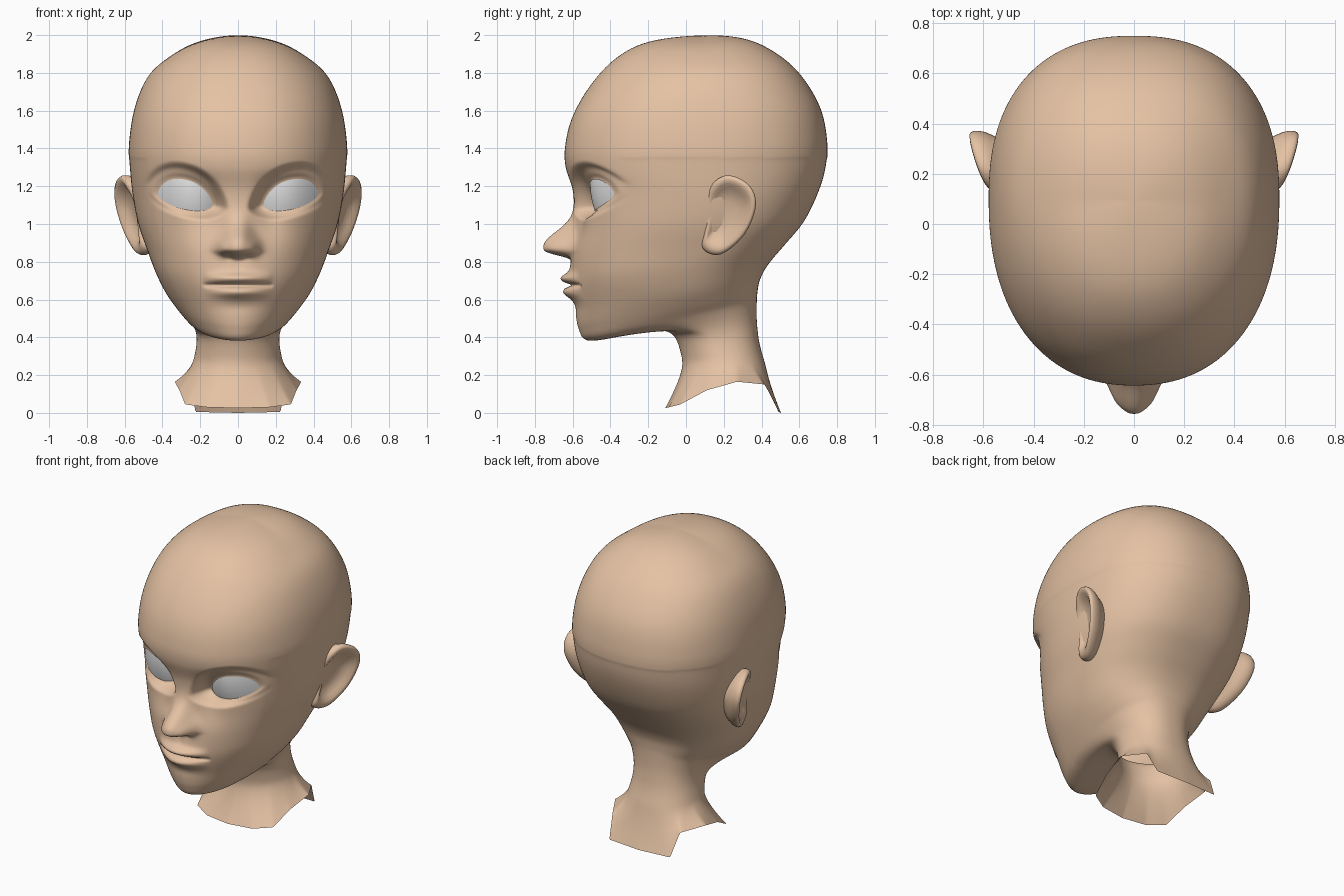
import bpy
import bmesh
from math import sin, cos, pi, exp
from mathutils import Vector

cube = bpy.data.objects.get("Cube")
if cube:
    bpy.data.objects.remove(cube, do_unlink=True)


def make_material(name, colour):
    mat = bpy.data.materials.new(name)
    mat.use_nodes = True
    mat.diffuse_color = colour
    mat.node_tree.nodes["Principled BSDF"].inputs["Base Color"].default_value = colour
    return mat


skin = make_material("skin", (0.78, 0.54, 0.37, 1))
eye_white = make_material("eye white", (0.82, 0.82, 0.82, 1))


def finish(bm, name, mat):
    """Turn a bmesh into a smooth shaded object."""
    bmesh.ops.recalc_face_normals(bm, faces=bm.faces)
    mesh = bpy.data.meshes.new(name)
    bm.to_mesh(mesh)
    bm.free()
    mesh.materials.append(mat)
    obj = bpy.data.objects.new(name, mesh)
    bpy.context.collection.objects.link(obj)
    for face in mesh.polygons:
        face.use_smooth = True


def catmull(a, b, c, d, t):
    """Smooth interpolation from b to c."""
    return 0.5 * (2 * b + (c - a) * t + (2 * a - 5 * b + 4 * c - d) * t * t
                  + (3 * b - a - 3 * c + d) * t ** 3)


def smoothstep(lo, hi, v):
    t = min(1, max(0, (v - lo) / (hi - lo)))
    return t * t * (3 - 2 * t)


def skin_rows(bm, rows):
    """Bridge closed rows of points with quads."""
    grid = [[bm.verts.new(p) for p in row] for row in rows]
    n = len(rows[0])
    for lo, hi in zip(grid, grid[1:]):
        for j in range(n):
            k = (j + 1) % n
            bm.faces.new((lo[j], lo[k], hi[k], hi[j]))
    bmesh.ops.remove_doubles(bm, verts=bm.verts, dist=1e-5)


def relax(bm, verts, times):
    for _ in range(times):
        bmesh.ops.smooth_vert(bm, verts=verts, factor=.5, use_axis_x=True,
                              use_axis_y=True, use_axis_z=True)


# Head outlines from crown to neck: front (y, z), back (y, z), side (x, y, z)
FRONT = [(.1, 2), (-.2, 1.966), (-.385, 1.868), (-.52, 1.715), (-.607, 1.555), (-.64, 1.41),
         (-.637, 1.3), (-.598, 1.17), (-.59, 1), (-.605, .85), (-.6, .72), (-.585, .58),
         (-.57, .45), (-.51, .381), (-.3, .415), (-.1, .445), (-.04, .37), (-.015, .25)]
BACK = [(.1, 2), (.33, 1.977), (.5, 1.89), (.62, 1.775), (.715, 1.61), (.748, 1.44),
        (.742, 1.3), (.7, 1.16), (.625, 1.01), (.525, .89), (.44, .79), (.395, .71),
        (.38, .64), (.376, .58), (.375, .5), (.38, .44), (.39, .36), (.42, .26)]
SIDE = [(0, .1, 2), (.22, .08, 1.96), (.37, .08, 1.88), (.48, .08, 1.78), (.55, .09, 1.61),
        (.578, .1, 1.42), (.573, .1, 1.28), (.558, .1, 1.14), (.53, .08, 1), (.485, .05, .87),
        (.44, 0, .75), (.385, 0, .64), (.325, .02, .565), (.27, .05, .51), (.235, .1, .46),
        (.22, .14, .41), (.22, .17, .36), (.235, .2, .28)]
# Angular lower edge of the neck, front to back
COLLAR = [Vector(p) for p in ((0, -.11, .025), (.17, -.09, .03), (.28, -.03, .045),
                              (.31, .11, .12), (.335, .27, .165), (.25, .42, .15),
                              (.225, .49, .005), (0, .503, 0))]
HALF = 105
COLUMNS = range(1 - HALF, HALF + 1)


def column_angle(j):
    return pi * (abs(j) / HALF) ** 1.25


def ring(front, back, side):
    """One rounded section; the chin is rounder than the brow."""
    front_power = 1.05 - .17 * smoothstep(.4, .75, front[1])
    points = []
    for j in COLUMNS:
        t = column_angle(j)
        end, k = (front, front_power) if t < pi / 2 else (back, .85)
        c = abs(cos(t)) ** k
        x = side[0] * max(sin(t), 0) ** k * (1 if j >= 0 else -1)
        points.append(Vector((x, side[1] + (end[0] - side[1]) * c,
                              side[2] + (end[1] - side[2]) * c)))
    return points


def collar_point(j):
    s = column_angle(j) / pi * (len(COLLAR) - 1)
    i = min(int(s), len(COLLAR) - 2)
    p = COLLAR[i].lerp(COLLAR[i + 1], s - i)
    return Vector((p.x if j >= 0 else -p.x, p.y, p.z))


# Section keys, with a mirrored one beyond the crown so that it stays round
keys = [f + b + s for f, b, s in zip(FRONT, BACK, SIDE)]
ghost = BACK[1] + FRONT[1] + (-SIDE[1][0],) + SIDE[1][1:]
keys = [ghost] + keys + [keys[-1]]
rows = []
for i in range(1, len(keys) - 2):
    steps = 18 if 6 <= i <= 13 else 7
    for n in range(steps):
        v = [catmull(*q, n / steps) for q in zip(*keys[i - 1:i + 3])]
        rows.append(ring(v[:2], v[2:4], v[4:]))
neck_end = ring(FRONT[-1], BACK[-1], SIDE[-1])
for n in range(8):
    f = n / 7
    row = []
    for j, p in zip(COLUMNS, neck_end):
        q = collar_point(j)
        g = f ** 1.3
        row.append(Vector((p.x + (q.x - p.x) * g, p.y + (q.y - p.y) * g, p.z + (q.z - p.z) * f)))
    rows.append(row)

# Eye opening: a slanted almond
EYE_X, EYE_W = .28, .145


def eye_height(u, upper):
    return 1.13 + .03 * u, (.105 if upper else .053)


def eye_ratio(x, z):
    """1 on the lid line, less inside; also tells upper from lower."""
    u = (x - EYE_X) / EYE_W
    mid = eye_height(u, True)[0]
    h = eye_height(u, z > mid)[1]
    return (abs(u) ** 2.2 + abs((z - mid) / h) ** 1.6) ** .5, z > mid


def eyeball_y(x, z):
    return -.505 + 3.1 * (x - .225) ** 2 + 1.2 * (z - 1.18) ** 2 + .08 * (1.2 - z)


def bell(x, z, cx, cz, sx, sz):
    return exp(-((x - cx) / sx) ** 2 - ((z - cz) / sz) ** 2)


def face_relief(x, z):
    """How far the features stand out from the plain head."""
    # nose, wings and nostrils
    d = z - .885
    rise = exp(-(d / .11) ** 2) if d > 0 else exp(-(d / .055) ** 4)
    out = .152 * rise * exp(-(x / (.06 + .028 * rise * rise)) ** 2.5)
    out += .03 * bell(x, z, .082, .87, .034, .042)
    out -= .012 * bell(x, z, .045, .828, .022, .016)
    out -= .014 * bell(x, z, .17, 1, .08, .1)
    # eye sockets
    out -= .015 * bell(x, z, .28, 1.19, .14, .08)
    out -= .035 * bell(x, z, .17, 1.13, .065, .09)
    # mouth
    m = max(0, 1 - (x / .185) ** 2)
    out += .03 * bell(x, z, 0, .68, .16, .1)
    out += m * .038 * exp(-((z - .713) / .026) ** 2)
    out += m ** 1.5 * .034 * exp(-((z - .637) / .03) ** 2)
    out -= .03 * m ** .5 * exp(-((z - .676) / .011) ** 2)
    out -= .005 * bell(x, z, 0, .78, .025, .04)
    out -= .005 * bell(x, z, 0, .56, .11, .03)
    return out


# Head and neck in one skin, softest around the nape and under the jaw
bm = bmesh.new()
skin_rows(bm, rows)
inner = [v for v in bm.verts if not v.is_boundary]
relax(bm, inner, 8)
relax(bm, [v for v in inner if v.co.y > -.35 and .3 < v.co.z < 1.35], 25)
for v in bm.verts:
    if v.co.y < -.1 and v.co.z > .4:
        x, y, z = abs(v.co.x), v.co.y, v.co.z
        y -= face_relief(x, z)
        # settle the socket onto the eyeball, then raise the lids
        q, upper = eye_ratio(x, z)
        y += (eyeball_y(x, z) + .006 - y) * (1 - smoothstep(1.05, 1.68, q))
        y -= .012 * exp(-((q - 1.2) / .14) ** 2)
        if upper:
            y += .005 * exp(-((q - 1.45) / .1) ** 2) * smoothstep(1.18, 1.24, z)
        v.co.y = y
finish(bm, "head_and_neck", skin)


# Eyes: thin almond shells resting in the sockets
def eye(side, name):
    outline = []
    for k in range(64):
        a = 2 * pi * k / 64
        u = cos(a)
        mid, h = eye_height(u, sin(a) > 0)
        v = max(0, 1 - abs(u) ** 2.2) ** .625 * (1 if sin(a) > 0 else -1)
        outline.append((EYE_X + EYE_W * u, mid + h * v))
    shells = []
    for n in range(11):
        row = []
        for px, pz in outline:
            x = EYE_X + (px - EYE_X) * n / 10
            z = 1.145 + (pz - 1.145) * n / 10
            row.append((side * x, eyeball_y(x, z) - .003, z))
        shells.append(row)
    bm = bmesh.new()
    skin_rows(bm, shells)
    finish(bm, name, eye_white)


# Ears: a hollow bowl with a thick rolled rim, leaning out towards the back
EAR = [(.21, 1.257), (.33, 1.21), (.37, 1.1), (.31, .945), (.185, .84),
       (.09, .87), (.1, .98), (.115, 1.17)]
EAR_RINGS = [(0, -.045), (.3, -.044), (.5, -.036), (.66, -.018), (.78, -.001), (.88, .006),
             (.96, .001), (1, -.014), (1, -.036), (.97, -.056), (.9, -.076), (.8, -.1),
             (.68, -.14)]


def ear(side, name):
    outline = []
    n = len(EAR)
    for i in range(n):
        corners = [EAR[(i + k) % n] for k in (-1, 0, 1, 2)]
        for step in range(6):
            outline.append([catmull(*q, step / 6) for q in zip(*corners)])
    shells = []
    for r, depth in EAR_RINGS:
        row = []
        for py, pz in outline:
            y, z = .22 + (py - .22) * r, 1.06 + (pz - 1.06) * r
            x = .56 + .37 * (y - .13) + .17 * (z - 1.1) + depth
            x -= .025 * (1 - smoothstep(.08, .17, y)) * smoothstep(.9, 1.05, z)
            row.append((side * x, y, z))
        shells.append(row)
    bm = bmesh.new()
    skin_rows(bm, shells)
    finish(bm, name, skin)


for side, label in ((1, "left"), (-1, "right")):
    eye(side, label + "_eye")
    ear(side, label + "_ear")
